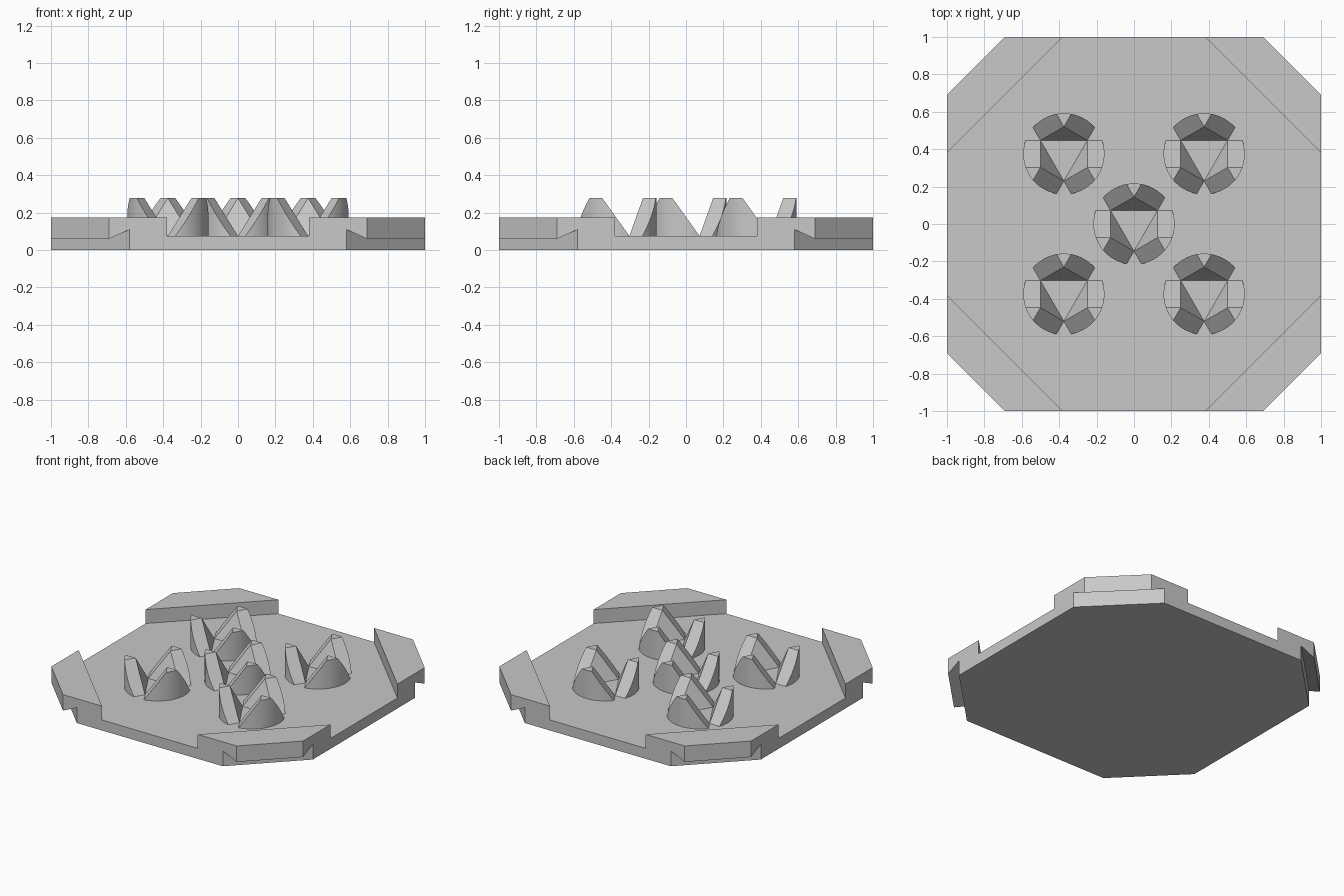
import bpy, bmesh
from math import sin, cos, pi, radians
from mathutils import Vector, Matrix

cube = bpy.data.objects.get("Cube")
if cube:
    bpy.data.objects.remove(cube, do_unlink=True)

FLOOR, RIM, STUD_TOP = 0.075, 0.175, 0.278
STUD_R, STUD_GAP, INNER = 0.217, 0.375, 0.0725

grey = bpy.data.materials.new("light grey")
grey.use_nodes = True
colour = (0.58, 0.58, 0.58, 1)
grey.diffuse_color = colour
grey.node_tree.nodes["Principled BSDF"].inputs["Base Color"].default_value = colour


def add_object(name, mesh, location=(0, 0, 0)):
    obj = bpy.data.objects.new(name, mesh)
    bpy.context.collection.objects.link(obj)
    obj.location = location
    if not mesh.materials:
        mesh.materials.append(grey)
    return obj


def to_mesh(bm, name):
    bmesh.ops.recalc_face_normals(bm, faces=bm.faces)
    mesh = bpy.data.meshes.new(name)
    bm.to_mesh(mesh)
    bm.free()
    return mesh


def slice_off(bm, point, normal):
    """Remove everything in front of a plane and cap the cut."""
    geom = bm.verts[:] + bm.edges[:] + bm.faces[:]
    cut = bmesh.ops.bisect_plane(bm, geom=geom, plane_co=point, plane_no=normal,
                                 clear_outer=True)["geom_cut"]
    edges = [e for e in cut if isinstance(e, bmesh.types.BMEdge)]
    bmesh.ops.holes_fill(bm, edges=edges, sides=0)


def extrude_up(bm, points, offset):
    face = bm.faces.new([bm.verts.new(p) for p in points])
    new = bmesh.ops.extrude_face_region(bm, geom=[face])["geom"]
    bmesh.ops.translate(bm, vec=offset,
                        verts=[v for v in new if isinstance(v, bmesh.types.BMVert)])


# Base: square slab with chamfered corners
bm = bmesh.new()
bmesh.ops.create_cube(bm, size=1, matrix=Matrix.Translation((0, 0, RIM / 2))
                      @ Matrix.Diagonal((2, 2, RIM, 1)))
for sx in (-1, 1):
    for sy in (-1, 1):
        slice_off(bm, (sx * 0.845, sy * 0.845, 0), Vector((sx, sy, 0)))
base = add_object("base_plate", to_mesh(bm, "base_plate"))

# Cutters: diamond recess in the top, and a hooked groove under each corner
cutters = []
bm = bmesh.new()
extrude_up(bm, [(1.38, 0, FLOOR), (0, 1.38, FLOOR), (-1.38, 0, FLOOR), (0, -1.38, FLOOR)],
           (0, 0, 0.5))
cutters.append(add_object("recess_cutter", to_mesh(bm, "recess_cutter")))
hook = [(1.58, -0.1), (1.58, 0.11), (1.69, 0.06), (1.9, 0.06), (1.9, -0.1)]
for i in range(4):
    turn = Matrix.Rotation(pi / 4 + i * pi / 2, 3, 'Z')
    bm = bmesh.new()
    extrude_up(bm, [turn @ Vector((s / 2 ** 0.5, -1, z)) for s, z in hook],
               turn @ Vector((0, 2, 0)))
    cutters.append(add_object("groove_cutter", to_mesh(bm, "groove_cutter")))
for cutter in cutters:
    cutter.hide_render = True
    mod = base.modifiers.new("cut", 'BOOLEAN')
    mod.operation, mod.solver, mod.object = 'DIFFERENCE', 'EXACT', cutter
bpy.context.view_layer.update()
cut_mesh = bpy.data.meshes.new_from_object(
    base.evaluated_get(bpy.context.evaluated_depsgraph_get()))
base.modifiers.clear()
base.data = cut_mesh
for cutter in cutters:
    bpy.data.objects.remove(cutter, do_unlink=True)

# Stud: a cylinder split into three wedge teeth around a triangular floor
height = STUD_TOP - FLOOR
directions = [Vector((cos(radians(a)), sin(radians(a)), 0)) for a in (90, 210, 330)]
stud_bm = bmesh.new()
for tooth in directions:
    bm = bmesh.new()
    bmesh.ops.create_cone(bm, cap_ends=True, segments=72, radius1=STUD_R, radius2=STUD_R,
                          depth=height + 0.005,
                          matrix=Matrix.Translation((0, 0, FLOOR + (height - 0.005) / 2)))
    for d in directions:
        lean = INNER / height if d == tooth else 2 * INNER / height
        side = -1 if d == tooth else 1
        slice_off(bm, d * INNER + Vector((0, 0, FLOOR)), d * side + Vector((0, 0, lean)))
    piece = to_mesh(bm, "tooth")
    stud_bm.from_mesh(piece)
    bpy.data.meshes.remove(piece)
stud_mesh = to_mesh(stud_bm, "stud")

g = STUD_GAP
places = {"centre": (0, 0), "front_right": (-g, -g), "front_left": (g, -g),
          "back_right": (-g, g), "back_left": (g, g)}
studs = [add_object(name + "_stud", stud_mesh, (x, y, 0)) for name, (x, y) in places.items()]

# Small oval mark on the floor of one stud
bm = bmesh.new()
bmesh.ops.create_cone(bm, cap_ends=True, segments=24, radius1=0.016, radius2=0.016, depth=0.004,
                      matrix=Matrix.Diagonal((1, 0.5, 1, 1)))
add_object("oval_mark", to_mesh(bm, "oval_mark"), (g, -g, FLOOR - 0.001))

# Smooth the round walls, keep the cuts sharp
bpy.ops.object.select_all(action='DESELECT')
studs[0].select_set(True)
bpy.context.view_layer.objects.active = studs[0]
bpy.ops.object.shade_smooth_by_angle(angle=radians(20))
